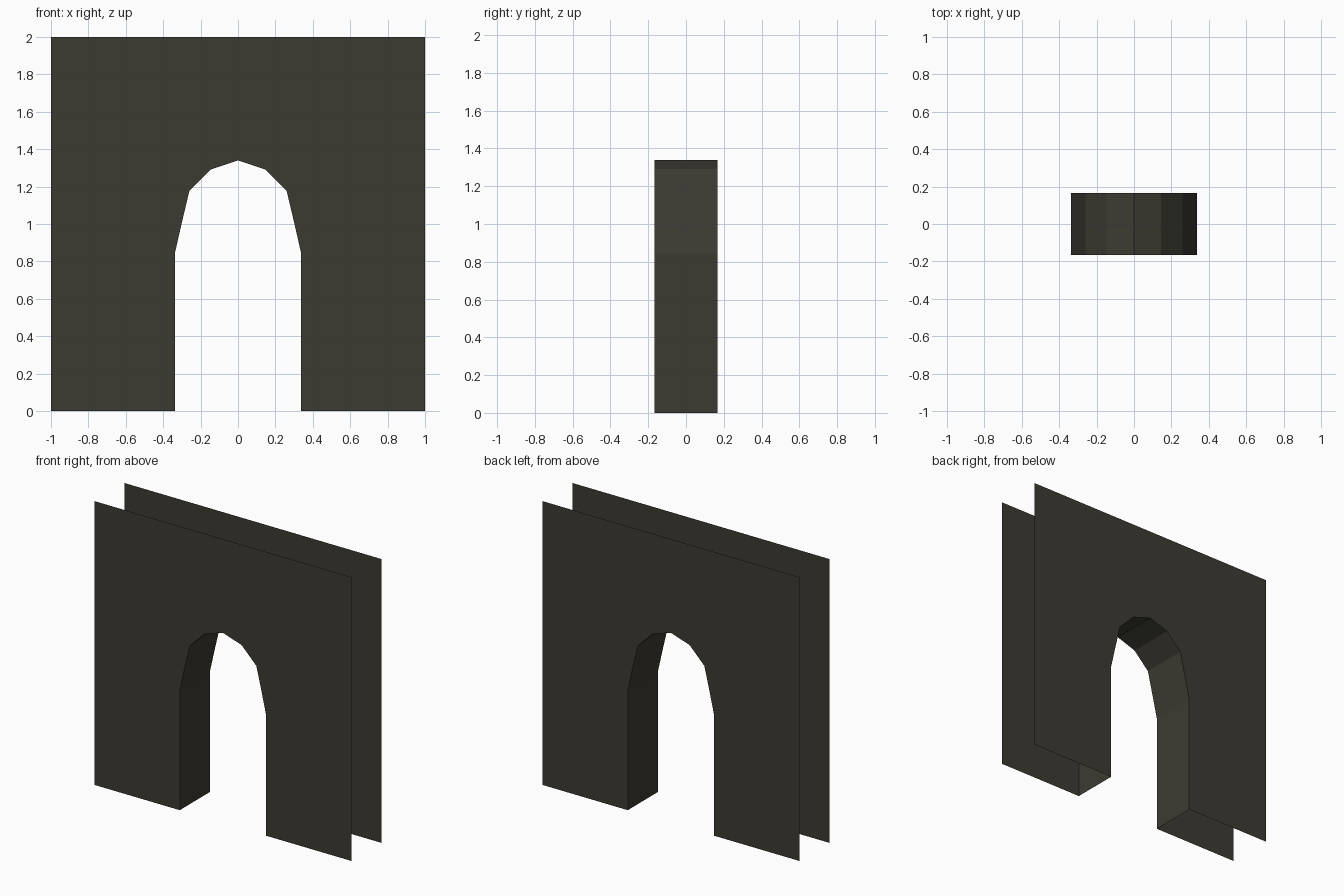
import bpy

if "Cube" in bpy.data.objects:
    bpy.data.objects.remove(bpy.data.objects["Cube"])

D = 0.167          # half thickness of the wall
W, H = 1.0, 2.0    # half width and height

# Single dark stone colour
stone = bpy.data.materials.new("dark stone")
stone.diffuse_color = (0.045, 0.043, 0.031, 1)
stone.use_nodes = True
stone.node_tree.nodes["Principled BSDF"].inputs["Base Color"].default_value = stone.diffuse_color

# Right half of the arch profile (x, z), mirrored for the left half
half = [(0.337, 0), (0.337, 0.845), (0.302, 1.0), (0.26, 1.177), (0.145, 1.292)]
arch = half + [(0, 1.34)] + [(-x, z) for x, z in reversed(half)]


def add_part(name, verts, faces):
    mesh = bpy.data.meshes.new(name)
    mesh.from_pydata(verts, [], faces)
    mesh.materials.append(stone)
    obj = bpy.data.objects.new(name, mesh)
    bpy.context.collection.objects.link(obj)
    return obj


# Front and back wall sheets, open at the sides, top and bottom
outline = [(W, 0), (W, H), (-W, H), (-W, 0)] + arch[::-1]
n = len(outline)
for name, y in (("front_wall", -D), ("back_wall", D)):
    order = list(range(n))
    if y > 0:
        order.reverse()
    add_part(name, [(x, y, z) for x, z in outline], [order])

# Arch lining between the two sheets, facing the opening
m = len(arch)
lining = [(x, -D, z) for x, z in arch] + [(x, D, z) for x, z in arch]
add_part("arch_lining", lining,
         [(i, i + 1, i + 1 + m, i + m) for i in range(m - 1)])
